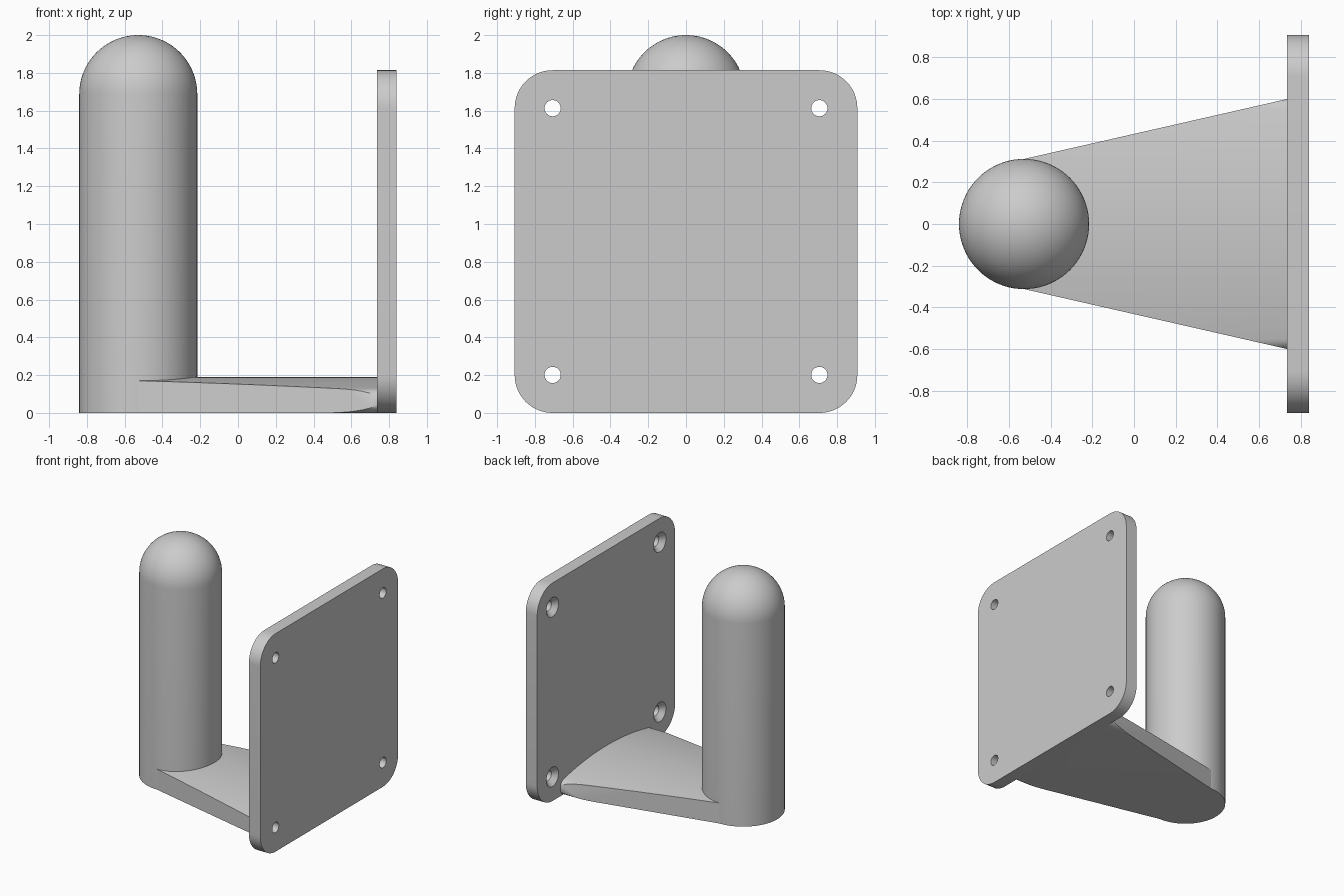
import bpy, bmesh, math
from mathutils import Vector

if "Cube" in bpy.data.objects:
    bpy.data.objects.remove(bpy.data.objects["Cube"])

grey = bpy.data.materials.new("light grey")
grey.diffuse_color = (0.6, 0.6, 0.6, 1)
grey.use_nodes = True
grey.node_tree.nodes["Principled BSDF"].inputs["Base Color"].default_value = grey.diffuse_color


def make_object(name, bm):
    bmesh.ops.remove_doubles(bm, verts=bm.verts, dist=1e-5)
    bmesh.ops.recalc_face_normals(bm, faces=bm.faces)
    me = bpy.data.meshes.new(name)
    bm.to_mesh(me)
    bm.free()
    me.materials.append(grey)
    ob = bpy.data.objects.new(name, me)
    bpy.context.collection.objects.link(ob)
    return ob


def activate(ob):
    bpy.ops.object.select_all(action='DESELECT')
    ob.select_set(True)
    bpy.context.view_layer.objects.active = ob


def smooth(ob):
    activate(ob)
    bpy.ops.object.shade_smooth_by_angle(angle=math.radians(30))


def arc(cx, cz, r, a0, a1, n):
    angles = [math.radians(a0 + (a1 - a0) * i / n) for i in range(n + 1)]
    return [(cx + r * math.cos(a), cz + r * math.sin(a)) for a in angles]


def prism(bm, outline, x0, x1):
    """Extrude a (y, z) outline along x."""
    face = bm.faces.new([bm.verts.new((x0, y, z)) for y, z in outline])
    out = bmesh.ops.extrude_face_region(bm, geom=[face])
    moved = [g for g in out["geom"] if isinstance(g, bmesh.types.BMVert)]
    bmesh.ops.translate(bm, verts=moved, vec=(x1 - x0, 0, 0))


def lathe(bm, profile, center, axis, steps):
    verts = [bm.verts.new(p) for p in profile]
    edges = [bm.edges.new(e) for e in zip(verts, verts[1:])]
    bmesh.ops.spin(bm, geom=verts + edges, cent=center, axis=axis,
                   angle=2 * math.pi, steps=steps)


# Upright peg with a domed top
PX, R = -0.528, 0.3125
bm = bmesh.new()
profile = [(PX, 0, 0), (PX + R, 0, 0)]
profile += [(PX + a, 0, z) for a, z in arc(0, 2 - R, R, 0, 90, 20)]
lathe(bm, profile, (PX, 0, 0), (0, 0, 1), 80)
smooth(make_object("peg", bm))

# Arm: crowned section with rounded ends, trimmed to a taper
half = arc(0.54, 0.065, 0.065, -90, 80, 16)
y1, z1 = half[-1]
for i in range(1, 13):
    y = y1 * (1 - i / 12)
    half.append((y, 0.19 - (0.19 - z1) * (y / y1) ** 2))
outline = half + [(-y, z) for y, z in reversed(half[:-1])]
bm = bmesh.new()
prism(bm, outline, PX, 0.74)
for s in (1, -1):
    a, b = Vector((PX, s * R, 0)), Vector((0.735, s * 0.6, 0))
    normal = Vector((-(b - a).y, (b - a).x, 0)) * s
    cut = bmesh.ops.bisect_plane(bm, geom=bm.verts[:] + bm.edges[:] + bm.faces[:],
                                 plane_co=a, plane_no=normal, clear_outer=True)
    rim = [e for e in bm.edges if e.is_boundary]
    bmesh.ops.holes_fill(bm, edges=rim, sides=0)
smooth(make_object("arm", bm))

# Wall plate with rounded corners
H, W, C = 1.814, 0.907, 0.2
outline = []
for y, z, a in ((W - C, C, -90), (W - C, H - C, 0), (C - W, H - C, 90), (C - W, C, 180)):
    outline += arc(y, z, C, a, a + 90, 16)
bm = bmesh.new()
prism(bm, outline, 0.735, 0.84)
plate = make_object("wall_plate", bm)

# Four countersunk screw holes
bm = bmesh.new()
for y in (-0.706, 0.706):
    for z in (0.201, 1.613):
        profile = [(x, y, z + r) for x, r in
                   ((0.725, 0), (0.725, 0.09), (0.775, 0.043), (0.86, 0.043), (0.86, 0))]
        lathe(bm, profile, (0, y, z), (1, 0, 0), 32)
cutter = make_object("screw_hole_cutter", bm)
cutter.hide_render = True
mod = plate.modifiers.new("screw holes", 'BOOLEAN')
mod.operation = 'DIFFERENCE'
mod.solver = 'EXACT'
mod.object = cutter
activate(plate)
bpy.ops.object.modifier_apply(modifier=mod.name)
bpy.data.objects.remove(cutter)
smooth(plate)
